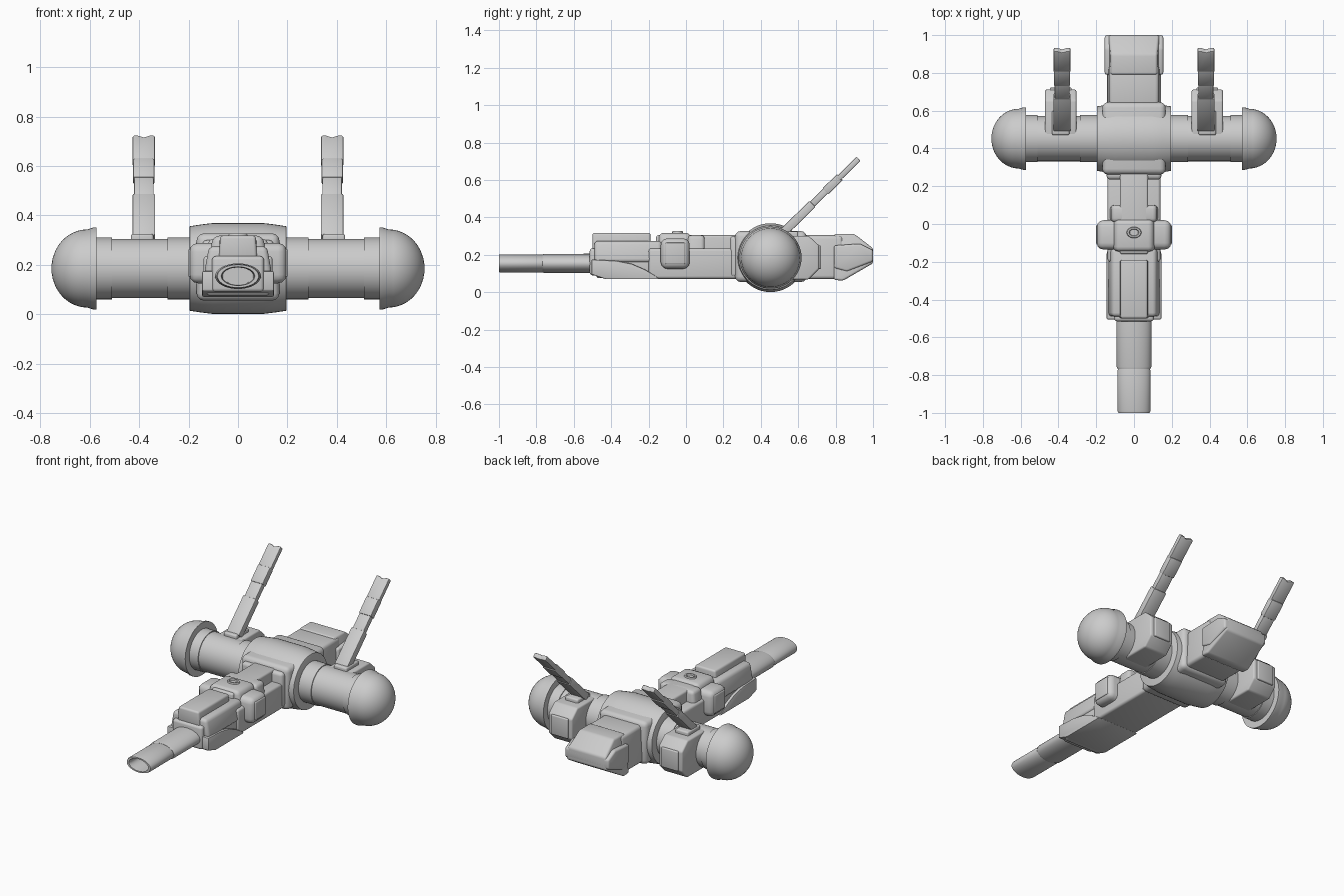
import bpy, bmesh, math
from mathutils import Vector, Matrix

if "Cube" in bpy.data.objects:
    bpy.data.objects.remove(bpy.data.objects["Cube"])

grey = bpy.data.materials.new("hull grey")
grey.diffuse_color = (0.6, 0.6, 0.6, 1)
grey.use_nodes = True
grey.node_tree.nodes["Principled BSDF"].inputs["Base Color"].default_value = grey.diffuse_color


def finish(name, bm, bevel=0.0, seg=3):
    bmesh.ops.recalc_face_normals(bm, faces=bm.faces)
    if bevel:
        edges = [e for e in bm.edges if len(e.link_faces) == 2 and e.calc_face_angle(0) > math.radians(25)]
        bmesh.ops.bevel(bm, geom=edges, offset=bevel, segments=seg, profile=0.5,
                        affect='EDGES', clamp_overlap=True)
    me = bpy.data.meshes.new(name)
    bm.to_mesh(me)
    bm.free()
    me.materials.append(grey)
    ob = bpy.data.objects.new(name, me)
    bpy.context.collection.objects.link(ob)
    return ob


def slab(name, prof, x0, x1, bevel=0.0, top=1.0, seg=3):
    """Side (y, z) profile extruded along x; top scales the width of the highest points."""
    bm = bmesh.new()
    zs = [p[1] for p in prof]
    lo, hi = min(zs), max(zs)
    c = (x0 + x1) / 2
    rings = []
    for x in (x0, x1):
        rings.append([bm.verts.new((c + (x - c) * (1 + (top - 1) * (z - lo) / (hi - lo)), y, z)) for y, z in prof])
    a, b = rings
    n = len(prof)
    bm.faces.new(a)
    bm.faces.new(b[::-1])
    for i in range(n):
        j = (i + 1) % n
        bm.faces.new((a[i], b[i], b[j], a[j]))
    return finish(name, bm, bevel, seg)


def box(name, x0, x1, y0, y1, z0, z1, bevel=0.01, top=1.0):
    return slab(name, [(y0, z0), (y1, z0), (y1, z1), (y0, z1)], x0, x1, bevel, top)


def lathe(name, prof, place, n=48):
    """Rings of (position, radius); place maps position, radius and angle to a point."""
    bm = bmesh.new()
    rings = [[bm.verts.new(place(p, r, 2 * math.pi * i / n)) for i in range(n)] for p, r in prof]
    for a, b in zip(rings, rings[1:]):
        for i in range(n):
            j = (i + 1) % n
            bm.faces.new((a[i], a[j], b[j], b[i]))
    bm.faces.new(rings[0])
    bm.faces.new(rings[-1])
    bmesh.ops.remove_doubles(bm, verts=bm.verts, dist=0.0002)
    return finish(name, bm)


CY, CZ = 0.452, 0.185


def across(p, r, a):
    return (p, CY + r * math.cos(a), CZ + r * math.sin(a))


# cross tube and central hub
lathe("cross_tube", [(-0.58, 0.12), (0.58, 0.12)], across)
lathe("hub_drum", [(-0.197, 0.165), (-0.195, 0.171), (-0.15, 0.178), (-0.1, 0.184), (0.1, 0.184),
                   (0.15, 0.178), (0.195, 0.171), (0.197, 0.165)], across)
box("hub_block", -0.168, 0.168, 0.262, 0.645, 0.055, 0.327, 0.03)

for side, s in (("left", -1), ("right", 1)):
    # dome end caps
    dome = [(s * 0.572, 0.12), (s * 0.572, 0.166), (s * 0.585, 0.166), (s * 0.61, 0.158)]
    dome += [(s * (0.61 + 0.145 * math.sin(t * math.pi / 24)), 0.158 * math.cos(t * math.pi / 24))
             for t in range(1, 12)] + [(s * 0.755, 0.002)]
    lathe(side + "_dome_cap", dome, across)
    lathe(side + "_tube_sleeve", [(s * 0.51, 0.119), (s * 0.51, 0.125), (s * 0.575, 0.125)], across)
    lathe(side + "_inner_sleeve", [(s * 0.19, 0.125), (s * 0.285, 0.125), (s * 0.285, 0.119)], across)

    # rear thruster housing with raised back panel
    x = s * 0.388
    slab(side + "_thruster_box", [(0.44, 0.068), (0.655, 0.068), (0.712, 0.125), (0.712, 0.25),
                                  (0.655, 0.302), (0.44, 0.302)], x - 0.083, x + 0.083, 0.01)
    box(side + "_thruster_panel", x - 0.058, x + 0.058, 0.70, 0.722, 0.125, 0.25, 0.006)
    box(side + "_fin_mount", x - 0.046, x + 0.046, 0.47, 0.60, 0.27, 0.325, 0.01)

    # segmented slanted fin: start, end, thickness and half width along its length
    base = Vector((s * 0.381, 0.505, 0.305))
    d = Vector((0, 0.715, 0.699)).normalized()
    nrm = Vector((0, -d.z, d.y))
    segs = [(0.0, 0.24, 0.046, 0.046), (0.225, 0.35, 0.036, 0.040), (0.335, 0.445, 0.044, 0.043),
            (0.43, 0.585, 0.030, 0.045)]
    for k, (a, b, th, hw) in enumerate(segs):
        # last segment ends in a shallow notch
        tip = [(hw, b), (hw * 0.5, b), (0, b - 0.01), (-hw * 0.5, b), (-hw, b)] if k == 3 else [(hw, b), (-hw, b)]
        out = [(-hw, a), (hw, a)] + tip
        bm = bmesh.new()
        r = [[bm.verts.new(base + Vector((u, 0, 0)) + d * v + nrm * (t * th / 2)) for u, v in out] for t in (-1, 1)]
        bm.faces.new(r[0])
        bm.faces.new(r[1][::-1])
        for i in range(len(out)):
            j = (i + 1) % len(out)
            bm.faces.new((r[0][i], r[0][j], r[1][j], r[1][i]))
        finish("%s_fin_segment_%d" % (side, k + 1), bm, 0.006, 2)

# tail: neck and tapered end block
box("tail_neck", -0.143, 0.143, 0.6, 0.84, 0.07, 0.305, 0.02, 0.92)
slab("tail_block", [(0.79, 0.066), (0.84, 0.062), (1.0, 0.155), (1.0, 0.235), (0.90, 0.312), (0.79, 0.312)],
     -0.157, 0.157, 0.012, 0.78)
slab("tail_side_ridge", [(0.79, 0.13), (0.86, 0.11), (1.0, 0.165), (1.0, 0.225), (0.93, 0.26), (0.79, 0.25)],
     -0.155, 0.155, 0.012)

# forward body
box("body_spine", -0.075, 0.075, -0.16, 0.30, 0.075, 0.305, 0.012)
box("body_core", -0.14, 0.14, -0.20, 0.30, 0.072, 0.235, 0.015)
box("body_shoulder", -0.14, 0.14, 0.01, 0.10, 0.10, 0.305, 0.02, 0.85)
box("body_rear_collar", -0.145, 0.145, 0.235, 0.30, 0.08, 0.30, 0.02)

# clamp ring around the body: rounded oval with top button
clamp = box("clamp_ring", -0.197, 0.197, -0.135, 0.02, 0.125, 0.288, 0.035)
box("clamp_top", -0.125, 0.125, -0.145, 0.025, 0.2, 0.318, 0.025, 0.8)
lathe("clamp_button", [(0.31, 0.042), (0.327, 0.036), (0.327, 0.026), (0.32, 0.022)],
      lambda p, r, a: (r * math.cos(a), -0.045 + 0.75 * r * math.sin(a), p), 32)
for s in (-1, 1):
    box("clamp_side_plate", s * 0.19 - 0.01, s * 0.19 + 0.01, -0.11, -0.005, 0.15, 0.265, 0.006)

# nose: upper box, mid box and curved lower chin
box("nose_top_box", -0.078, 0.078, -0.50, -0.19, 0.22, 0.318, 0.012, 0.92)
box("nose_mid_box", -0.138, 0.138, -0.49, -0.13, 0.16, 0.275, 0.02, 0.85)
box("nose_lower_box", -0.128, 0.128, -0.48, -0.12, 0.075, 0.2, 0.015)
chin = [(-0.505, 0.095), (-0.43, 0.07), (-0.14, 0.07), (-0.17, 0.092), (-0.22, 0.122),
        (-0.29, 0.152), (-0.37, 0.168), (-0.505, 0.175)]
slab("nose_chin", chin, -0.145, 0.145, 0.006, 1.0, 2)
box("barrel_socket", -0.105, 0.105, -0.515, -0.45, 0.09, 0.235, 0.015)


# oval hollow barrel
def along(p, r, a):
    return (r * math.cos(a), p, 0.154 + 0.56 * r * math.sin(a))


lathe("barrel_rear", [(-0.48, 0.093), (-0.755, 0.092), (-0.768, 0.086), (-0.768, 0.07)], along)
lathe("barrel_muzzle", [(-0.75, 0.08), (-0.765, 0.083), (-0.775, 0.087), (-0.99, 0.087), (-1.0, 0.083),
                        (-1.0, 0.068), (-0.985, 0.064), (-0.80, 0.062)], along)

# smooth shading with crisp edges
for ob in bpy.context.scene.objects:
    ob.select_set(True)
    bpy.context.view_layer.objects.active = ob
bpy.ops.object.shade_smooth_by_angle(angle=math.radians(35))
